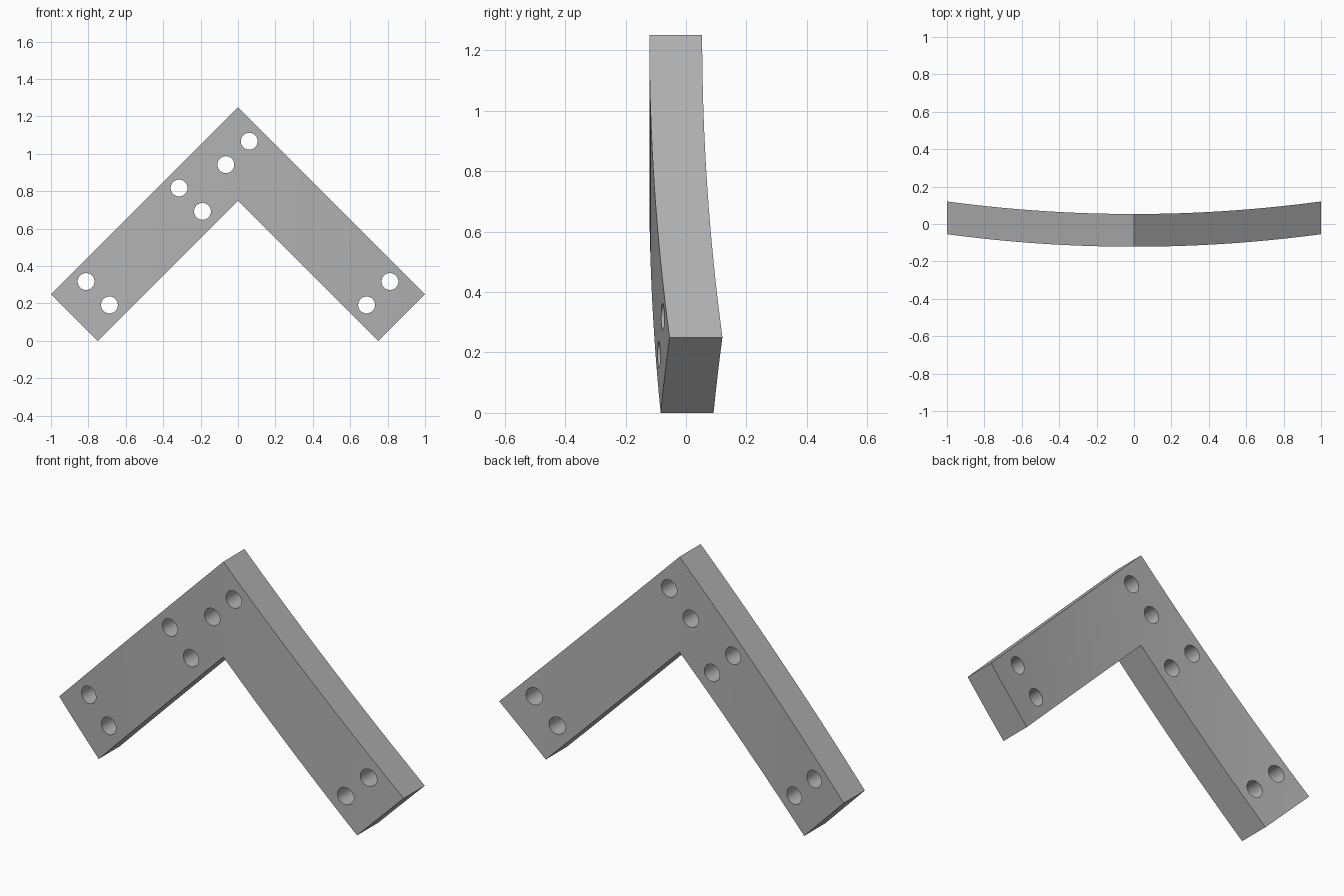
import bpy, bmesh, math
from mathutils import Matrix, Vector

if "Cube" in bpy.data.objects:
    bpy.data.objects.remove(bpy.data.objects["Cube"], do_unlink=True)

DEPTH = 0.175     # plate thickness
FRONT = -0.1215   # front surface at the corner
BOW = 0.067       # how far the ends sweep back
SLICES = 32

grey = bpy.data.materials.new("grey")
grey.use_nodes = True
colour = (0.45, 0.45, 0.45, 1)
grey.diffuse_color = colour
grey.node_tree.nodes["Principled BSDF"].inputs["Base Color"].default_value = colour


def make_object(name, bm):
    mesh = bpy.data.meshes.new(name)
    bm.to_mesh(mesh)
    bm.free()
    mesh.materials.append(grey)
    obj = bpy.data.objects.new(name, mesh)
    bpy.context.collection.objects.link(obj)
    return obj


# Right-angled bracket: extruded outline, sliced across x and bowed backwards
outline = [(0, 1.25), (-1, 0.25), (-0.75, 0), (0, 0.75), (0.75, 0), (1, 0.25)]
bm = bmesh.new()
face = bm.faces.new([bm.verts.new((x, 0, z)) for x, z in outline])
extruded = bmesh.ops.extrude_face_region(bm, geom=[face])
back = [v for v in extruded["geom"] if isinstance(v, bmesh.types.BMVert)]
bmesh.ops.translate(bm, verts=back, vec=(0, DEPTH, 0))
for i in range(1, SLICES):
    bmesh.ops.bisect_plane(bm, geom=bm.verts[:] + bm.edges[:] + bm.faces[:],
                           plane_co=(2 * i / SLICES - 1, 0, 0), plane_no=(1, 0, 0))
for v in bm.verts:
    v.co.y += FRONT + BOW * v.co.x ** 2
bmesh.ops.recalc_face_normals(bm, faces=bm.faces)
bracket = make_object("curved_corner_bracket", bm)

# Bolt holes: pairs at both ends, beside the corner and across the corner
pairs = [((-0.8125, 0.3175), (0.125, -0.125)), ((-0.315, 0.8175), (0.125, -0.125)),
         ((-0.065, 0.9425), (0.125, 0.125)), ((0.8125, 0.3175), (-0.125, -0.125))]
bm = bmesh.new()
for start, step in pairs:
    for k in (0, 1):
        place = Vector((start[0] + k * step[0], 0, start[1] + k * step[1]))
        bmesh.ops.create_cone(bm, cap_ends=True, segments=48, radius1=0.045, radius2=0.045,
                              depth=1, matrix=Matrix.Translation(place)
                              @ Matrix.Rotation(math.pi / 2, 4, "X"))
cutter = make_object("hole_cutter", bm)
cutter.hide_render = True

cut = bracket.modifiers.new("bolt_holes", "BOOLEAN")
cut.operation = "DIFFERENCE"
cut.solver = "EXACT"
cut.object = cutter
bpy.context.view_layer.objects.active = bracket
bracket.select_set(True)
bpy.ops.object.modifier_apply(modifier=cut.name)
bpy.data.objects.remove(cutter, do_unlink=True)
bpy.ops.object.shade_smooth_by_angle(angle=math.radians(30))
